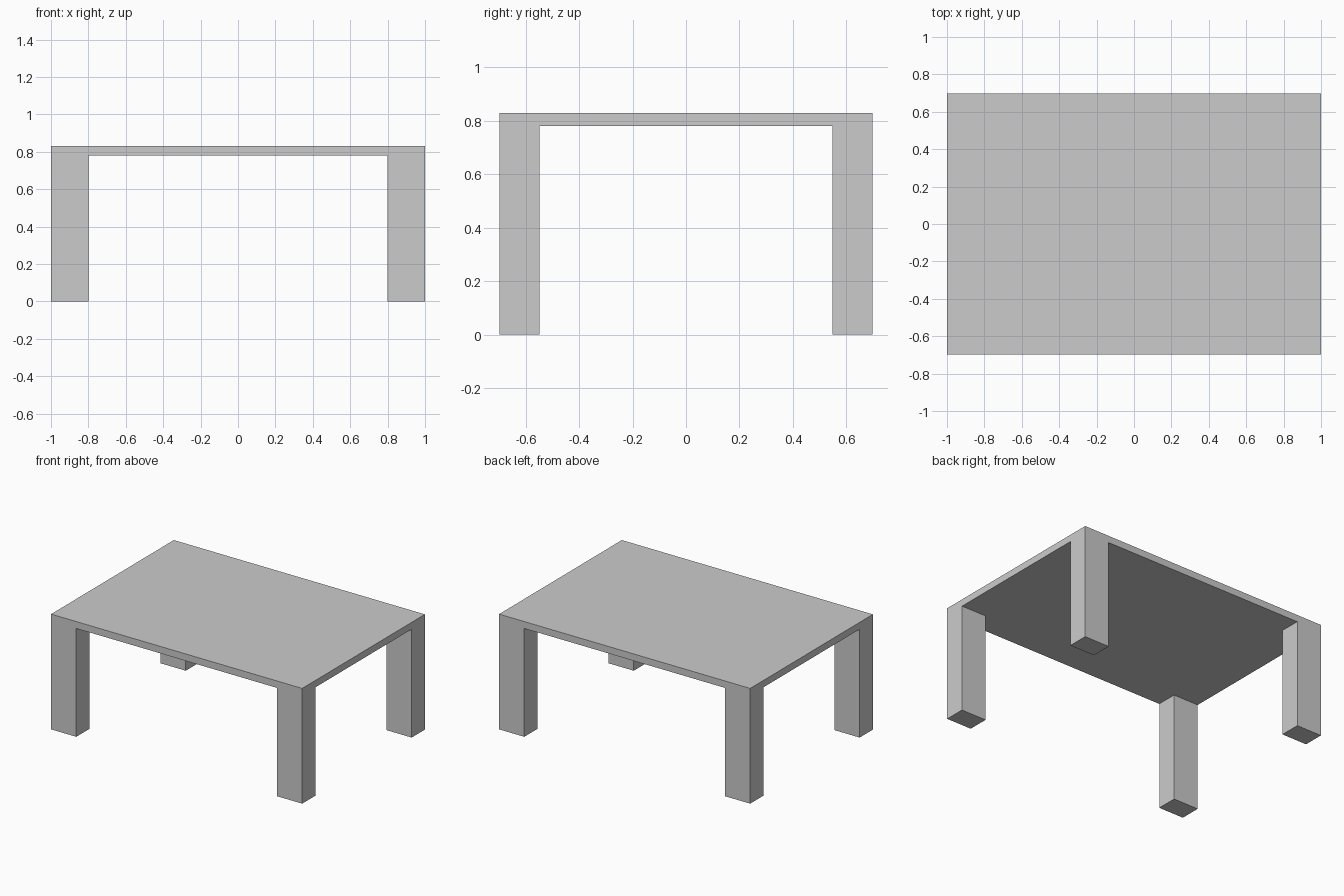
import bpy

if "Cube" in bpy.data.objects:
    bpy.data.objects.remove(bpy.data.objects["Cube"])

WIDTH, DEPTH, HEIGHT = 2.0, 1.396, 0.83
TOP = 0.05
LEG_X, LEG_Y = 0.2, 0.15


def box(name, size, centre):
    bpy.ops.mesh.primitive_cube_add(size=1, location=centre)
    obj = bpy.context.object
    obj.name = name
    obj.scale = size
    bpy.ops.object.transform_apply(location=False, rotation=False, scale=True)
    return obj


# Flat slab top
box("table_top", (WIDTH, DEPTH, TOP), (0, 0, HEIGHT - TOP / 2))

# Four legs, flush with the corners of the top
leg_h = HEIGHT - TOP
for y_name, sy in (("front", -1), ("back", 1)):
    for x_name, sx in (("left", -1), ("right", 1)):
        box(f"{y_name}_{x_name}_leg", (LEG_X, LEG_Y, leg_h),
            (sx * (WIDTH - LEG_X) / 2, sy * (DEPTH - LEG_Y) / 2, leg_h / 2))
